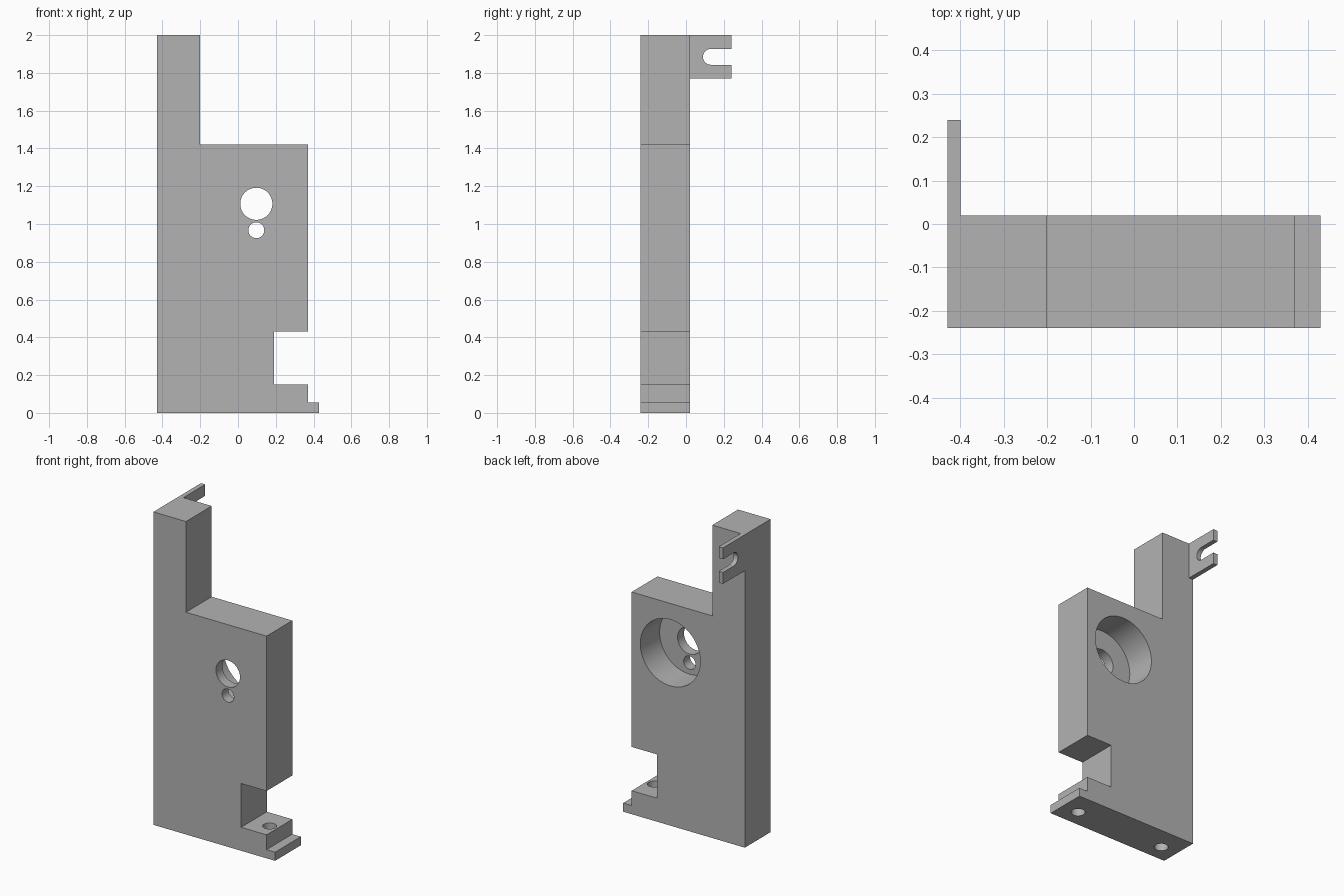
import bpy, bmesh, math
from mathutils import Matrix, Vector

if "Cube" in bpy.data.objects:
    bpy.data.objects.remove(bpy.data.objects["Cube"], do_unlink=True)

BACK, FRONT = 0.02, -0.24

grey = bpy.data.materials.new("plain grey")
grey.use_nodes = True
colour = (0.45, 0.45, 0.45, 1)
grey.diffuse_color = colour
grey.node_tree.nodes["Principled BSDF"].inputs["Base Color"].default_value = colour


def make_object(name, bm):
    bmesh.ops.recalc_face_normals(bm, faces=bm.faces)
    mesh = bpy.data.meshes.new(name)
    bm.to_mesh(mesh)
    bm.free()
    mesh.materials.append(grey)
    obj = bpy.data.objects.new(name, mesh)
    bpy.context.collection.objects.link(obj)
    return obj


def extrude_profile(name, points, direction):
    """Close the outline into a face and sweep it along direction."""
    bm = bmesh.new()
    face = bm.faces.new([bm.verts.new(p) for p in points])
    swept = bmesh.ops.extrude_face_region(bm, geom=[face])["geom"]
    verts = [v for v in swept if isinstance(v, bmesh.types.BMVert)]
    bmesh.ops.translate(bm, verts=verts, vec=direction)
    return make_object(name, bm)


def cylinder(name, start, end, radius):
    a, b = Vector(start), Vector(end)
    turn = (b - a).to_track_quat("Z", "Y").to_matrix().to_4x4()
    bm = bmesh.new()
    bmesh.ops.create_cone(bm, cap_ends=True, segments=64, radius1=radius, radius2=radius,
                          depth=(b - a).length, matrix=Matrix.Translation((a + b) / 2) @ turn)
    return make_object(name, bm)


def combine(target, other, operation):
    other.hide_render = True
    mod = target.modifiers.new(operation, "BOOLEAN")
    mod.object, mod.operation, mod.solver = other, operation, "EXACT"
    bpy.context.view_layer.objects.active = target
    bpy.ops.object.modifier_apply(modifier=mod.name)
    bpy.data.objects.remove(other, do_unlink=True)


# Stepped plate with tall post, side notch and foot
outline = [(-0.43, 0), (0.43, 0), (0.43, 0.055), (0.37, 0.055), (0.37, 0.15), (0.19, 0.15),
           (0.19, 0.43), (0.37, 0.43), (0.37, 1.42), (-0.2, 1.42), (-0.2, 2), (-0.43, 2)]
plate = extrude_profile("bracket_plate", [(x, FRONT, z) for x, z in outline],
                        (0, BACK - FRONT, 0))

# Rear tab with a round-ended open slot
slot_y, slot_z, slot_r = 0.132, 1.885, 0.042
arc = [(slot_y - slot_r * math.cos(t), slot_z + slot_r * math.sin(t))
       for t in (math.pi * (i / 24 - 0.5) for i in range(25))]
tab_outline = [(BACK, 1.77), (0.24, 1.77), (0.24, slot_z - slot_r), *arc,
               (0.24, slot_z + slot_r), (0.24, 2), (BACK, 2)]
tab = extrude_profile("slotted_tab", [(-0.43, y, z) for y, z in tab_outline], (0.03, 0, 0))
combine(plate, tab, "UNION")

# Counterbore from the back, and two through holes in its floor
hole_x = 0.097
for name, z, radius, front in (("counterbore", 1.105, 0.212, -0.175),
                               ("large_hole", 1.107, 0.085, -0.3),
                               ("small_hole", 0.967, 0.042, -0.3)):
    combine(plate, cylinder(name, (hole_x, front, z), (hole_x, 0.1, z), radius), "DIFFERENCE")

# Mounting holes in the base: one through the foot, one blind
for name, x, top in (("foot_hole", 0.315, 0.2), ("blind_hole", -0.315, 0.15)):
    combine(plate, cylinder(name, (x, -0.13, -0.1), (x, -0.13, top), 0.041), "DIFFERENCE")

plate.data.materials.clear()
plate.data.materials.append(grey)
for poly in plate.data.polygons:
    poly.material_index = 0

bpy.ops.object.select_all(action="DESELECT")
plate.select_set(True)
bpy.context.view_layer.objects.active = plate
bpy.ops.object.shade_smooth_by_angle(angle=math.radians(30))
